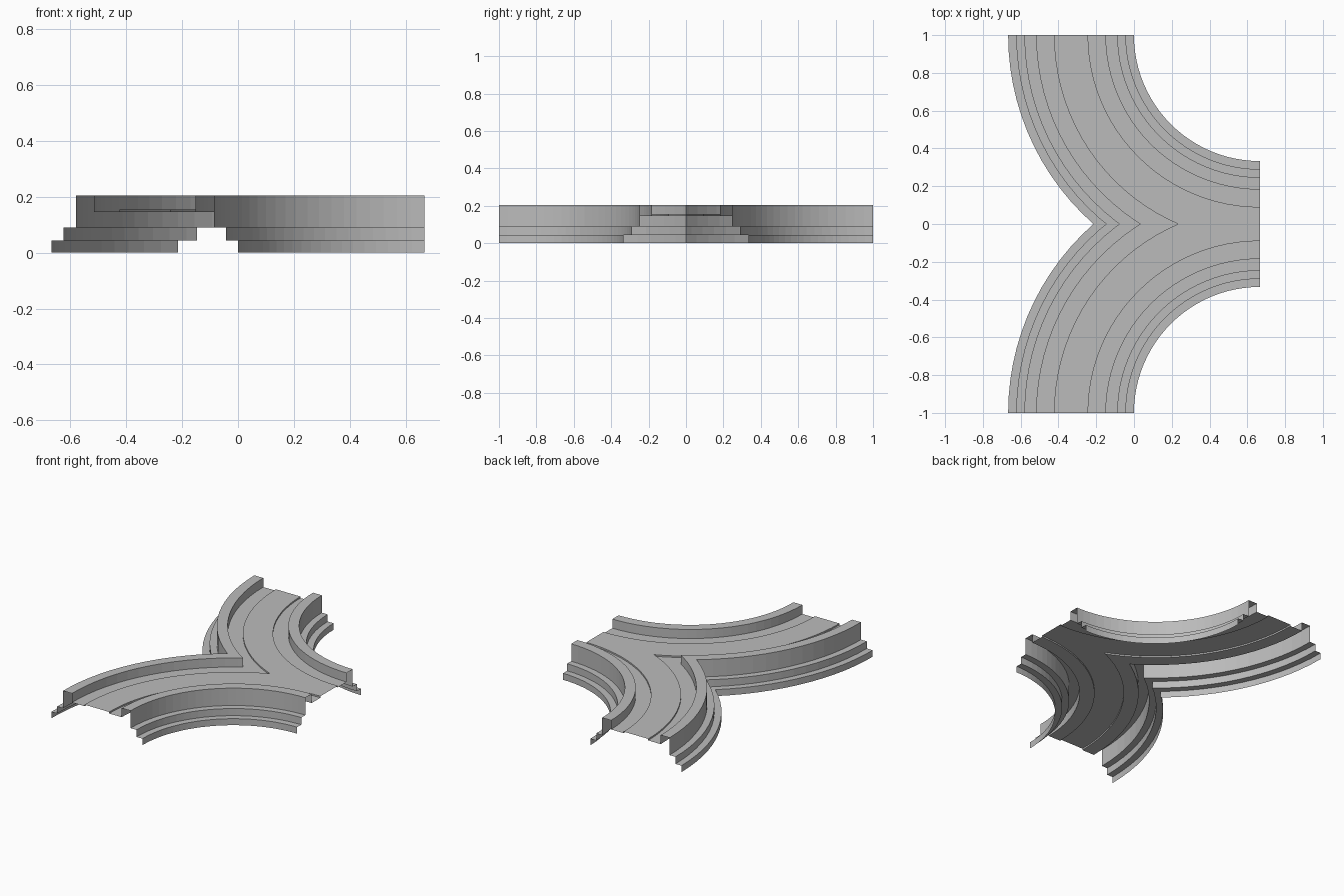
import bpy, bmesh
from math import sin, cos, pi

cube = bpy.data.objects.get("Cube")
if cube:
    bpy.data.objects.remove(cube, do_unlink=True)

# Single plain stone colour
stone = bpy.data.materials.new("light_grey_stone")
stone.use_nodes = True
GREY = (0.5, 0.5, 0.5, 1)
stone.diffuse_color = GREY
stone.node_tree.nodes["Principled BSDF"].inputs["Base Color"].default_value = GREY

CX, CY, MID = 2 / 3, 1.0, 1.0      # arc centre and road centreline radius
SEGMENTS = 24

# Half cross-sections: distance from the road centreline, height
DECK = [(0.09, 0.155), (0.09, 0.145), (0.182, 0.145)]
PARAPET = [(0.182, 0.145), (0.182, 0.205), (0.247, 0.205), (0.247, 0.09)]
STEPS = [(0.247, 0.09), (0.29, 0.09), (0.29, 0.043), (0.333, 0.043), (0.333, 0)]


def sweep(name, profile):
    """Sweep a profile of (radius, height) a quarter turn, trim it at the
    junction line and mirror it into the second branch."""
    bm = bmesh.new()
    rings = []
    for i in range(SEGMENTS + 1):
        a = pi + pi / 2 * i / SEGMENTS
        rings.append([bm.verts.new((CX + r * cos(a), CY + r * sin(a), z))
                      for r, z in profile])
    for p, q in zip(rings, rings[1:]):
        for j in range(len(profile) - 1):
            bm.faces.new((p[j], q[j], q[j + 1], p[j + 1]))
    bmesh.ops.bisect_plane(bm, geom=bm.verts[:] + bm.edges[:] + bm.faces[:],
                           plane_co=(0, 0, 0), plane_no=(0, 1, 0),
                           clear_inner=True)
    mesh = bpy.data.meshes.new(name)
    bm.to_mesh(mesh)
    bm.free()
    mesh.materials.append(stone)
    obj = bpy.data.objects.new(name, mesh)
    bpy.context.collection.objects.link(obj)
    mirror = obj.modifiers.new("second_branch", 'MIRROR')
    mirror.use_axis = (False, True, False)
    mirror.use_clip = True
    return obj


def side(points, sign):
    """Place a half profile inside (-1) or outside (+1) the centreline,
    always ordered by growing radius so the faces point outward."""
    placed = [(MID + sign * d, z) for d, z in points]
    return placed if sign > 0 else placed[::-1]


# Raised road with a low gutter on each side
sweep("road_deck", side(DECK, -1) + side(DECK, 1))

# Hollow parapets and stepped skirts along both edges
for label, sign in (("inner", -1), ("outer", 1)):
    sweep(label + "_parapet", side(PARAPET, sign))
    sweep(label + "_stepped_skirt", side(STEPS, sign))
